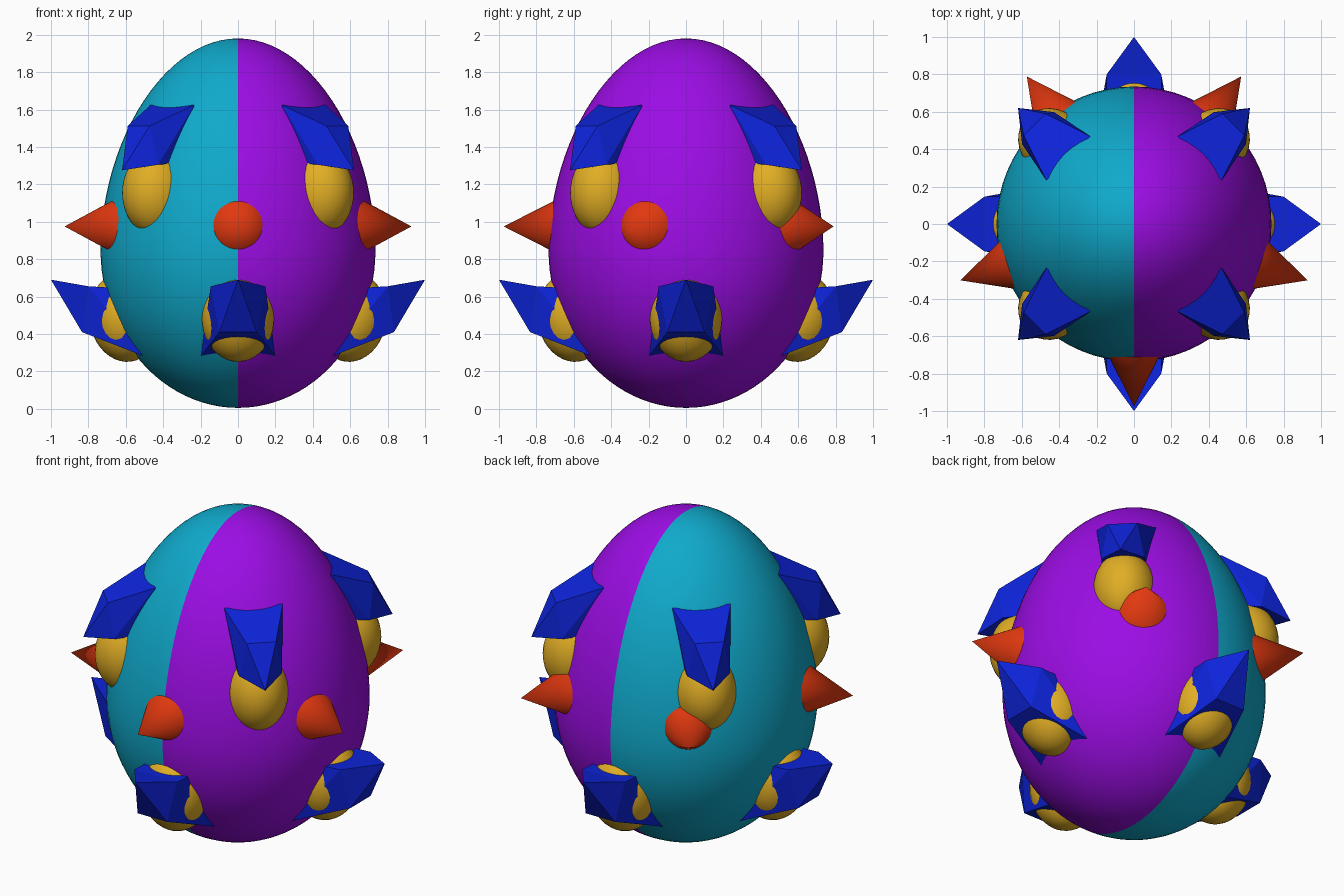
import bpy, bmesh, math
from mathutils import Matrix, Vector

if "Cube" in bpy.data.objects:
    bpy.data.objects.remove(bpy.data.objects["Cube"])


def material(name, rgb):
    m = bpy.data.materials.new(name)
    m.diffuse_color = (*rgb, 1)
    m.use_nodes = True
    m.node_tree.nodes["Principled BSDF"].inputs["Base Color"].default_value = m.diffuse_color
    return m


TEAL = material("teal", (0.005, 0.40, 0.60))
PURPLE = material("purple", (0.33, 0.004, 0.78))
GOLD = material("gold", (0.75, 0.42, 0.018))
RED = material("red", (0.76, 0.04, 0.005))
BLUE = material("blue", (0.004, 0.017, 0.70))


def make(name, bm, mats, smooth=False):
    bmesh.ops.recalc_face_normals(bm, faces=bm.faces[:])
    for f in bm.faces:
        f.smooth = smooth
    me = bpy.data.meshes.new(name)
    bm.to_mesh(me)
    bm.free()
    ob = bpy.data.objects.new(name, me)
    bpy.context.collection.objects.link(ob)
    for m in mats:
        me.materials.append(m)
    return ob


# Egg body: two half ellipses, coloured by side
WAIST, RADIUS, BOTTOM, TOP = 0.85, 0.735, 0.005, 1.98
bm = bmesh.new()
bmesh.ops.create_uvsphere(bm, u_segments=64, v_segments=48, radius=1)
for v in bm.verts:
    u = v.co.z
    slim = 1 - 0.055 * max(u, 0) ** 1.5
    v.co.x *= RADIUS * slim
    v.co.y *= RADIUS * slim
    v.co.z = WAIST + u * ((TOP - WAIST) if u > 0 else (WAIST - BOTTOM))
for f in bm.faces:
    f.material_index = 1 if f.calc_center_median().x > 0 else 0
make("egg_body", bm, [TEAL, PURPLE], True)


# Rounded gold knob; local x points outward from the egg
def knob(name, angle, r, z, size, tilt):
    bm = bmesh.new()
    bmesh.ops.create_uvsphere(bm, u_segments=32, v_segments=20, radius=1)
    bm.transform(Matrix.Rotation(angle, 4, 'Z') @ Matrix.Translation((r, 0, z))
                 @ Matrix.Rotation(tilt, 4, 'Y') @ Matrix.Diagonal((*size, 1)))
    make(name, bm, [GOLD], True)


# Angular blue claw, points measured back from its tip
def claw(name, angle, tip, scale):
    half = [(-.166, .10, -.28), (-.20, .146, -.035), (-.50, .20, -.41), (-.45, .148, -.05)]
    bm = bmesh.new()
    t = bm.verts.new((0, 0, 0))
    a, b = [[bm.verts.new((x, s * y, z)) for x, y, z in half] for s in (1, -1)]
    for front, shoulder, tail, root in (a, b):
        bm.faces.new((t, front, shoulder))
        bm.faces.new((front, tail, shoulder))
        bm.faces.new((shoulder, tail, root))
    bm.faces.new((t, a[0], b[0]))
    bm.faces.new((t, a[1], b[1]))
    for i, j in ((0, 2), (2, 3), (3, 1)):
        bm.faces.new((a[i], a[j], b[j], b[i]))
    bm.transform(Matrix.Rotation(angle, 4, 'Z') @ Matrix.Translation((tip[0], 0, tip[1]))
                 @ Matrix.Diagonal((*scale, 1)))
    make(name, bm, [BLUE])


for i in range(4):
    low, high = i * math.pi / 2, (i + 0.5) * math.pi / 2
    knob(f"lower_knob_{i}", low, 0.605, 0.49, (0.19, 0.195, 0.24), math.radians(8))
    claw(f"lower_claw_{i}", low, (1.0, 0.69), (1, 1, 1))
    knob(f"upper_knob_{i}", high, 0.61, 1.155, (0.20, 0.176, 0.235), 0)
    claw(f"upper_claw_{i}", high, (0.877, 1.275), (0.76, 0.83, -0.85))

# Five red spikes around the waist, one facing front
for i in range(5):
    bm = bmesh.new()
    bmesh.ops.create_cone(bm, cap_ends=True, segments=32, radius1=0.19, radius2=0, depth=0.375)
    bm.transform(Matrix.Rotation(math.radians(-90 + 72 * i), 4, 'Z')
                 @ Matrix.Translation((0.7875, 0, 0.975)) @ Matrix.Rotation(math.pi / 2, 4, 'Y'))
    ob = make(f"spike_{i}", bm, [RED])
    bpy.context.view_layer.objects.active = ob
    ob.select_set(True)
    bpy.ops.object.shade_smooth_by_angle()
    ob.select_set(False)
